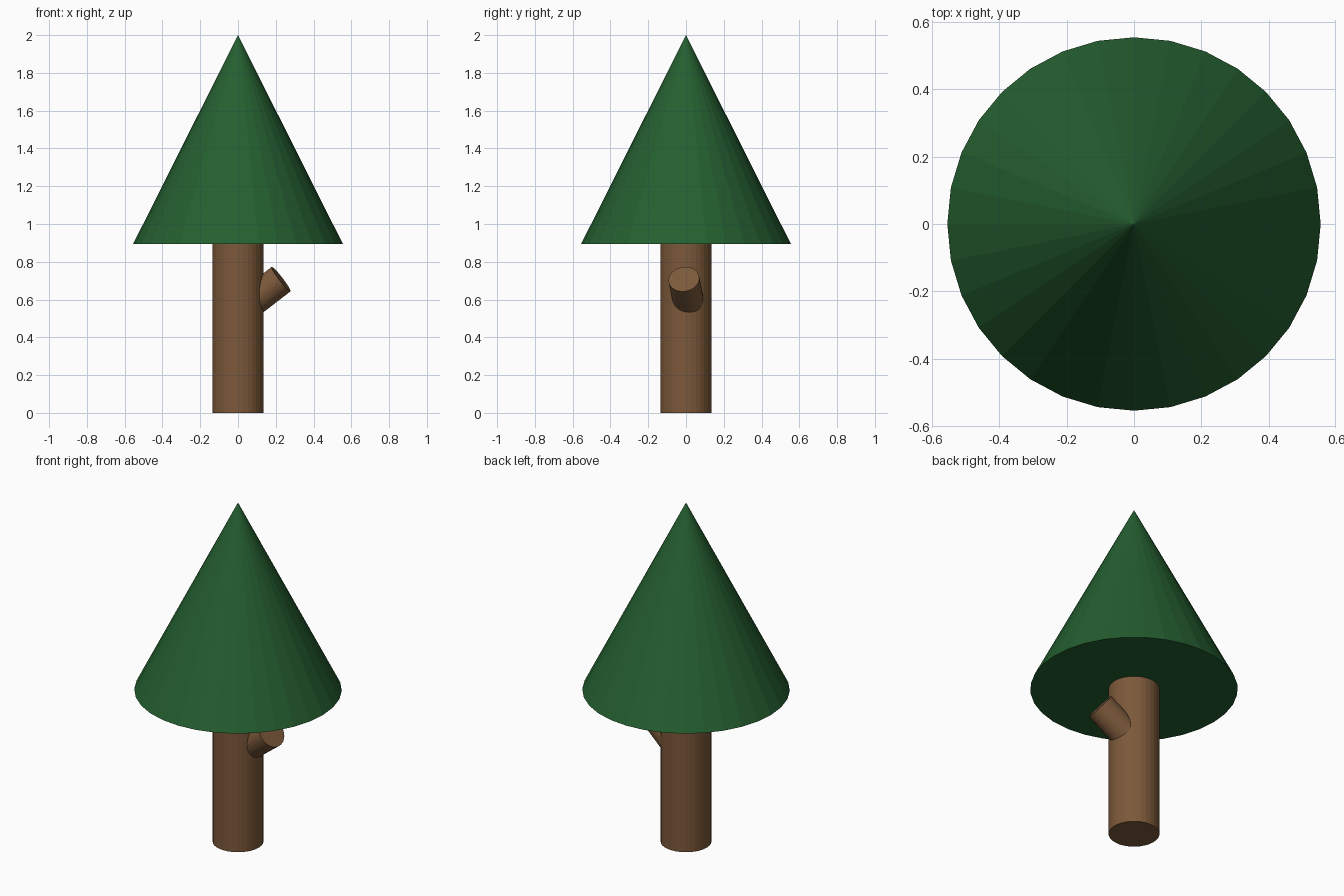
import bpy
from mathutils import Vector

if "Cube" in bpy.data.objects:
    bpy.data.objects.remove(bpy.data.objects["Cube"])


def material(name, rgb):
    mat = bpy.data.materials.new(name)
    mat.diffuse_color = (*rgb, 1.0)
    mat.use_nodes = True
    mat.node_tree.nodes["Principled BSDF"].inputs["Base Color"].default_value = mat.diffuse_color
    return mat


def tapered(name, start, end, r1, r2, mat, sides=32):
    """Flat-faced cylinder or cone running from start to end."""
    start, end = Vector(start), Vector(end)
    axis = end - start
    bpy.ops.mesh.primitive_cone_add(
        vertices=sides, radius1=r1, radius2=r2, depth=axis.length,
        location=(start + end) / 2,
        rotation=axis.to_track_quat('Z', 'Y').to_euler() if axis.xy.length > 1e-6 else (0, 0, 0))
    obj = bpy.context.object
    obj.name = name
    obj.data.materials.append(mat)
    return obj


bark = material("bark", (0.2, 0.1, 0.042))
needles = material("needles", (0.018, 0.115, 0.03))

# Trunk
tapered("trunk", (0, 0, 0), (0, 0, 0.9), 0.136, 0.136, bark)

# Cut-off branch, rising to the right and slightly forward
cap = Vector((0.228, -0.011, 0.708))
direction = Vector((0.79, -0.12, 0.61)).normalized()
tapered("branch_stub", cap - direction * 0.22, cap, 0.082, 0.082, bark)

# Conical foliage
tapered("foliage", (0, 0, 0.895), (0, 0, 2), 0.555, 0, needles)
